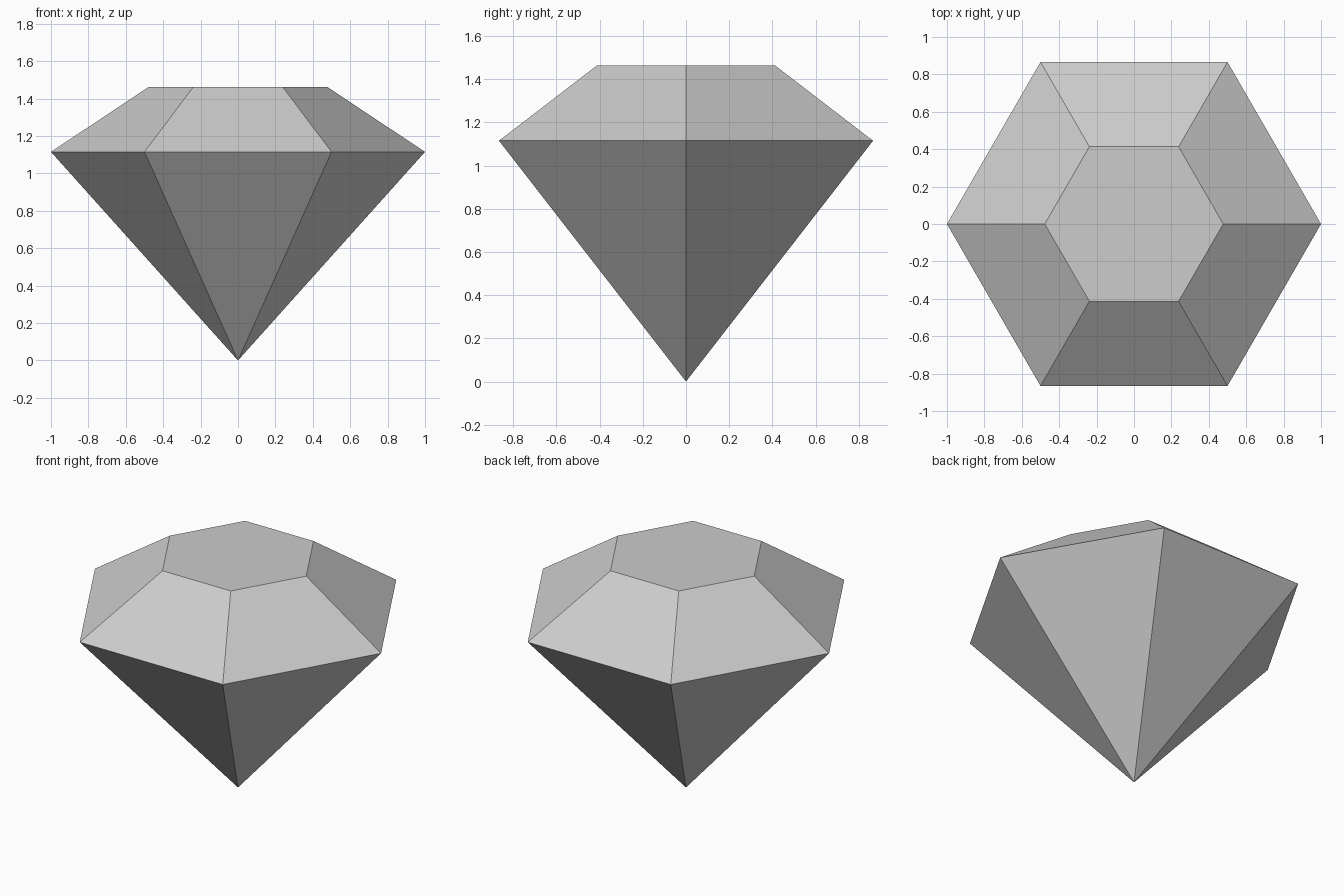
import bpy
import bmesh
from math import cos, sin, tau

cube = bpy.data.objects.get("Cube")
if cube:
    bpy.data.objects.remove(cube, do_unlink=True)

SIDES = 6

# Plain grey material
grey = bpy.data.materials.new("light_grey")
grey.use_nodes = True
colour = (0.604, 0.604, 0.604, 1)
grey.diffuse_color = colour
grey.node_tree.nodes["Principled BSDF"].inputs["Base Color"].default_value = colour

bm = bmesh.new()


def ring(radius, z):
    """Hexagonal ring of vertices with corners on the x axis."""
    return [bm.verts.new((radius * cos(tau * i / SIDES), radius * sin(tau * i / SIDES), z))
            for i in range(SIDES)]


# Bottom point, widest ring and flat table
tip = bm.verts.new((0, 0, 0))
girdle = ring(1.0, 1.115)
table = ring(0.477, 1.463)

bm.faces.new(table)
for i in range(SIDES):
    j = (i + 1) % SIDES
    bm.faces.new((girdle[i], girdle[j], table[j], table[i]))  # crown facet
    bm.faces.new((tip, girdle[j], girdle[i]))  # pavilion facet
bmesh.ops.recalc_face_normals(bm, faces=bm.faces)

mesh = bpy.data.meshes.new("cut_gem")
bm.to_mesh(mesh)
bm.free()
mesh.materials.append(grey)
gem = bpy.data.objects.new("cut_gem", mesh)
bpy.context.collection.objects.link(gem)
